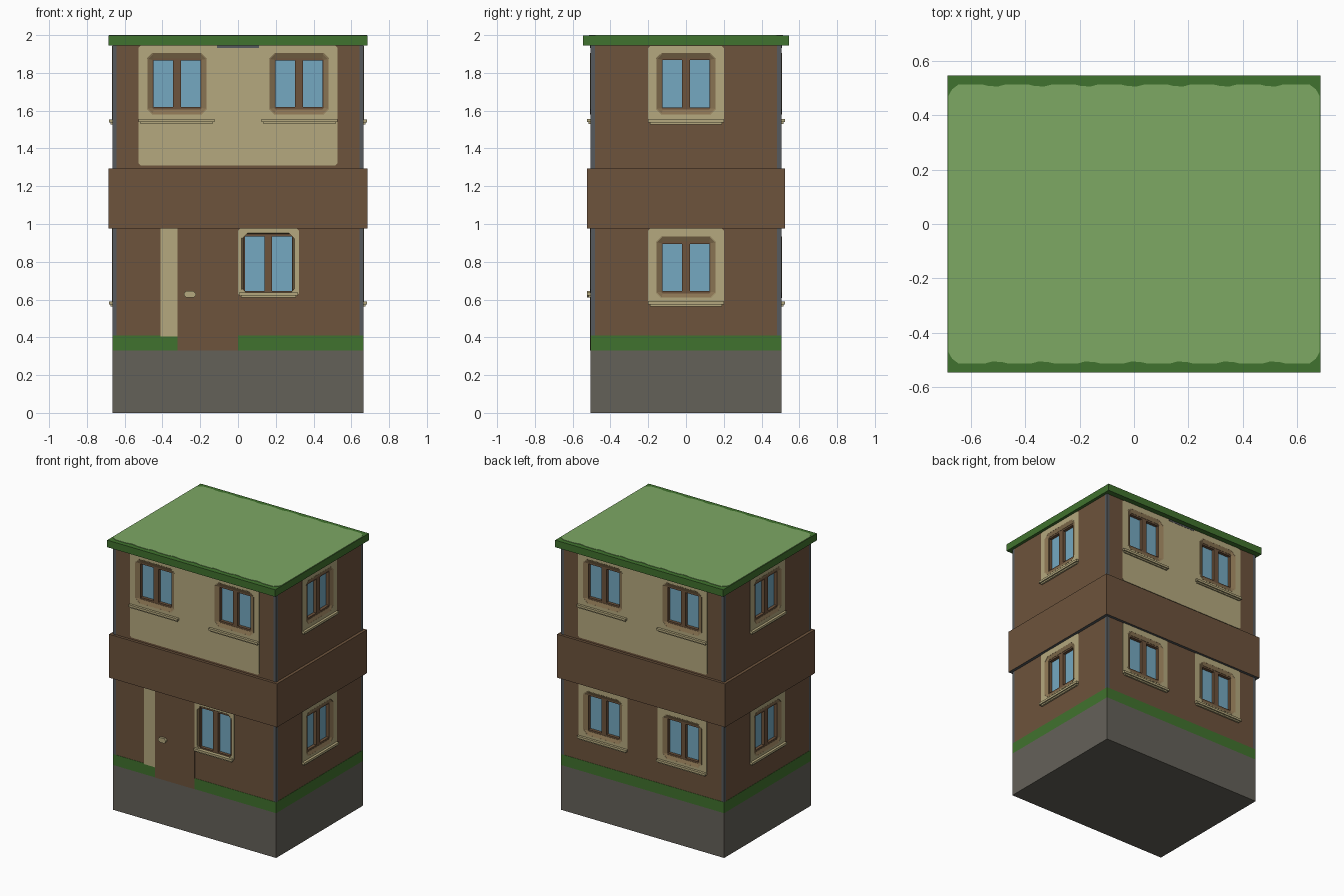
import bpy, bmesh, math
from mathutils import Matrix, Vector

old = bpy.data.objects.get("Cube")
if old:
    bpy.data.objects.remove(old, do_unlink=True)


def make_material(name, rgb):
    lin = [c / 255 for c in rgb]
    lin = [c / 12.92 if c <= 0.04045 else ((c + 0.055) / 1.055) ** 2.4 for c in lin]
    m = bpy.data.materials.new(name)
    m.use_nodes = True
    m.diffuse_color = (*lin, 1)
    m.node_tree.nodes["Principled BSDF"].inputs["Base Color"].default_value = (*lin, 1)
    return m


BROWN = make_material("wall brown", (109, 83, 60))
CREAM = make_material("cream plaster", (181, 169, 126))
TAN = make_material("frame tan", (137, 115, 82))
BLUE = make_material("glass blue", (117, 169, 193))
GREY = make_material("foundation grey", (100, 97, 89))
SLATE = make_material("slate trim", (86, 90, 93))
DARK_GREEN = make_material("dark grass", (64, 114, 46))
LIGHT_GREEN = make_material("light grass", (125, 168, 100))

# Wall half sizes and the turn that carries the front wall to each side
HX, HY = 0.663, 0.503
SIDES = {"front": (0, HY), "right": (90, HX), "back": (180, HY), "left": (270, HX)}


def finish(name, bm, *mats):
    bmesh.ops.recalc_face_normals(bm, faces=bm.faces)
    me = bpy.data.meshes.new(name)
    bm.to_mesh(me)
    bm.free()
    for m in mats:
        me.materials.append(m)
    ob = bpy.data.objects.new(name, me)
    bpy.context.collection.objects.link(ob)
    return ob


def box(name, x, y, z0, z1, mat):
    """Box centred on the z axis with half sizes x and y."""
    bm = bmesh.new()
    bmesh.ops.create_cube(bm, size=1)
    bmesh.ops.transform(bm, verts=bm.verts, matrix=Matrix.Translation((0, 0, (z0 + z1) / 2))
                        @ Matrix.Diagonal((2 * x, 2 * y, z1 - z0, 1)))
    return finish(name, bm, mat)


def outline(u0, u1, z0, z1, c):
    """Rectangle on a wall, with corners chamfered by c."""
    if c == 0:
        return [(u0, z0), (u1, z0), (u1, z1), (u0, z1)]
    return [(u0 + c, z0), (u1 - c, z0), (u1, z0 + c), (u1, z1 - c),
            (u1 - c, z1), (u0 + c, z1), (u0, z1 - c), (u0, z0 + c)]


def ring(bm, side, pts, out):
    angle, dist = SIDES[side]
    rot = Matrix.Rotation(math.radians(angle), 3, 'Z')
    return [bm.verts.new(rot @ Vector((u, -dist - out, z))) for u, z in pts]


def bridge(bm, a, b):
    for i in range(len(a)):
        j = (i + 1) % len(a)
        bm.faces.new((a[i], a[j], b[j], b[i]))


def add_prism(bm, side, rect, out0, out1, c=0):
    pts = outline(*rect, c)
    a, b = ring(bm, side, pts, out0), ring(bm, side, pts, out1)
    bridge(bm, a, b)
    bm.faces.new(a)
    bm.faces.new(b)


def prism(name, side, rect, out0, out1, mat, c=0):
    bm = bmesh.new()
    add_prism(bm, side, rect, out0, out1, c)
    return finish(name, bm, mat)


cutter = bmesh.new()
to_cut = []


def panel(name, side, rect, c=0.012):
    to_cut.append(prism(name, side, rect, -0.004, 0.003, CREAM, c))


def sill(name, side, u0, u1, z):
    bm = bmesh.new()
    add_prism(bm, side, (u0, u1, z, z + 0.016), -0.005, 0.021)
    add_prism(bm, side, (u0 + 0.01, u1 - 0.01, z - 0.01, z), -0.005, 0.012)
    finish(name, bm, CREAM)


def window(name, side, u, z, hw, hh, pane_hh, gap=0.02, pane_w=0.105):
    """Sloped surround, recessed frame with a mullion, and two panes."""
    # Opening in the wall
    add_prism(cutter, side, (u - hw + .003, u + hw - .003, z - hh + .003, z + hh - .003),
              -0.045, 0.05, 0.03)
    # Surround sloping in from the wall face
    iw, ih = gap + pane_w + 0.006, pane_hh + 0.012
    bm = bmesh.new()
    o = outline(u - hw, u + hw, z - hh, z + hh, 0.03)
    i = outline(u - iw, u + iw, z - ih, z + ih, 0.008)
    rings = [ring(bm, side, o, -0.02), ring(bm, side, o, 0.004),
             ring(bm, side, i, -0.008), ring(bm, side, i, -0.03)]
    for a, b in zip(rings, rings[1:]):
        bridge(bm, a, b)
    finish(name + "_surround", bm, TAN)
    # Frame bars
    bm = bmesh.new()
    edge = gap + pane_w
    for u0, u1 in ((-iw, -edge), (-gap, gap), (edge, iw)):
        add_prism(bm, side, (u + u0, u + u1, z - ih, z + ih), -0.034, -0.01)
    for s in (-1, 1):
        for u0, u1 in ((-edge, -gap), (gap, edge)):
            za, zb = sorted((z + s * pane_hh, z + s * ih))
            add_prism(bm, side, (u + u0, u + u1, za, zb), -0.034, -0.01)
    finish(name + "_frame", bm, BROWN)
    # Glass behind the bars
    prism(name + "_glass", side, (u - iw, u + iw, z - ih, z + ih), -0.038, -0.032, BLUE)


# Main volumes
box("foundation", 0.665, 0.505, 0, 0.33, GREY)
box("grass_strip", 0.665, 0.505, 0.33, 0.41, DARK_GREEN)
walls = box("walls", HX, HY, 0.41, 1.95, BROWN)
to_cut.append(walls)
band = box("floor_band", 0.685, 0.523, 0.975, 1.295, BROWN)
band.data.materials.append(SLATE)
for p in band.data.polygons:
    if p.normal.z < -0.5:
        p.material_index = 1
box("roof_slab", 0.685, 0.545, 1.945, 1.997, DARK_GREEN)

# Slate strips on the wall corners
for side, (_, dist) in SIDES.items():
    half = HX if dist == HY else HY
    bm = bmesh.new()
    for s in (-1, 1):
        u0, u1 = sorted((s * (half - 0.02), s * (half + 0.0015)))
        add_prism(bm, side, (u0, u1, 0.41, 1.945), -0.002, 0.0015)
    finish(side + "_corner_strips", bm, SLATE)

# Grass top with a ragged front and back edge
bm = bmesh.new()
half_edge = [(0.682, 0.47), (0.668, 0.495), (0.645, 0.512)]
for k in range(7):
    x = 0.51 - 0.17 * k
    half_edge += [(x + 0.04, 0.513), (x + 0.01, 0.505), (x - 0.025, 0.507), (x - 0.05, 0.513)]
half_edge += [(-0.645, 0.512), (-0.668, 0.495), (-0.682, 0.47)]
pts = half_edge + [(-x, -y) for x, y in half_edge]
low = [bm.verts.new((x, y, 1.995)) for x, y in pts]
top = [bm.verts.new((x, y, 2.0)) for x, y in pts]
bridge(bm, low, top)
bm.faces.new(low)
bm.faces.new(top)
finish("roof_grass", bm, LIGHT_GREEN)

# Upper floor, front and back: wide plaster panel with two windows
for side in ("front", "back"):
    panel(side + "_upper_panel", side, (-0.527, 0.527, 1.31, 1.945), 0.012)
    prism(side + "_top_trim", side, (-0.11, 0.11, 1.933, 1.945), 0, 0.005, SLATE)
    for label, s in (("a", -1), ("b", 1)):
        window(f"{side}_upper_window_{label}", side, s * 0.323, 1.742, 0.16, 0.163, 0.123)
        u0, u1 = sorted((s * 0.125, s * 0.527))
        sill(f"{side}_upper_sill_{label}", side, u0, u1, 1.54)

# Single windows on both sides, and the paired lower windows at the back
spots = [(side, "upper", 0, 1.742, 1.545) for side in ("left", "right")]
spots += [(side, "lower", 0, 0.77, 0.58) for side in ("left", "right")]
spots += [("back", "lower_a", -0.323, 0.77, 0.58), ("back", "lower_b", 0.323, 0.77, 0.58)]
for side, label, u, z, base in spots:
    panel(f"{side}_{label}_panel", side, (u - 0.2, u + 0.2, base, base + 0.398))
    window(f"{side}_{label}_window", side, u, z, 0.16, 0.163, 0.125)
    sill(f"{side}_{label}_sill", side, u - 0.2, u + 0.2, base - 0.007)

# Lower front: window, door, post and knob
panel("front_lower_panel", "front", (0.0, 0.322, 0.62, 0.976))
window("front_lower_window", "front", 0.161, 0.79, 0.142, 0.165, 0.145)
sill("front_lower_sill", "front", 0.005, 0.317, 0.622)
prism("door", "front", (-0.32, 0.0, 0.33, 0.975), -0.003, 0.004, BROWN)
prism("door_post", "front", (-0.41, -0.32, 0.405, 0.975), -0.003, 0.004, CREAM)
prism("door_knob", "front", (-0.287, -0.223, 0.61, 0.645), 0, 0.021, CREAM, 0.013)

# Cut the window openings, then drop the cutter
cut = finish("window_cutter", cutter)
cut.hide_render = True
for ob in to_cut:
    mod = ob.modifiers.new("openings", 'BOOLEAN')
    mod.operation = 'DIFFERENCE'
    mod.solver = 'EXACT'
    mod.object = cut
    bpy.context.view_layer.objects.active = ob
    with bpy.context.temp_override(object=ob, active_object=ob, selected_objects=[ob]):
        bpy.ops.object.modifier_apply(modifier=mod.name)
bpy.data.objects.remove(cut, do_unlink=True)
